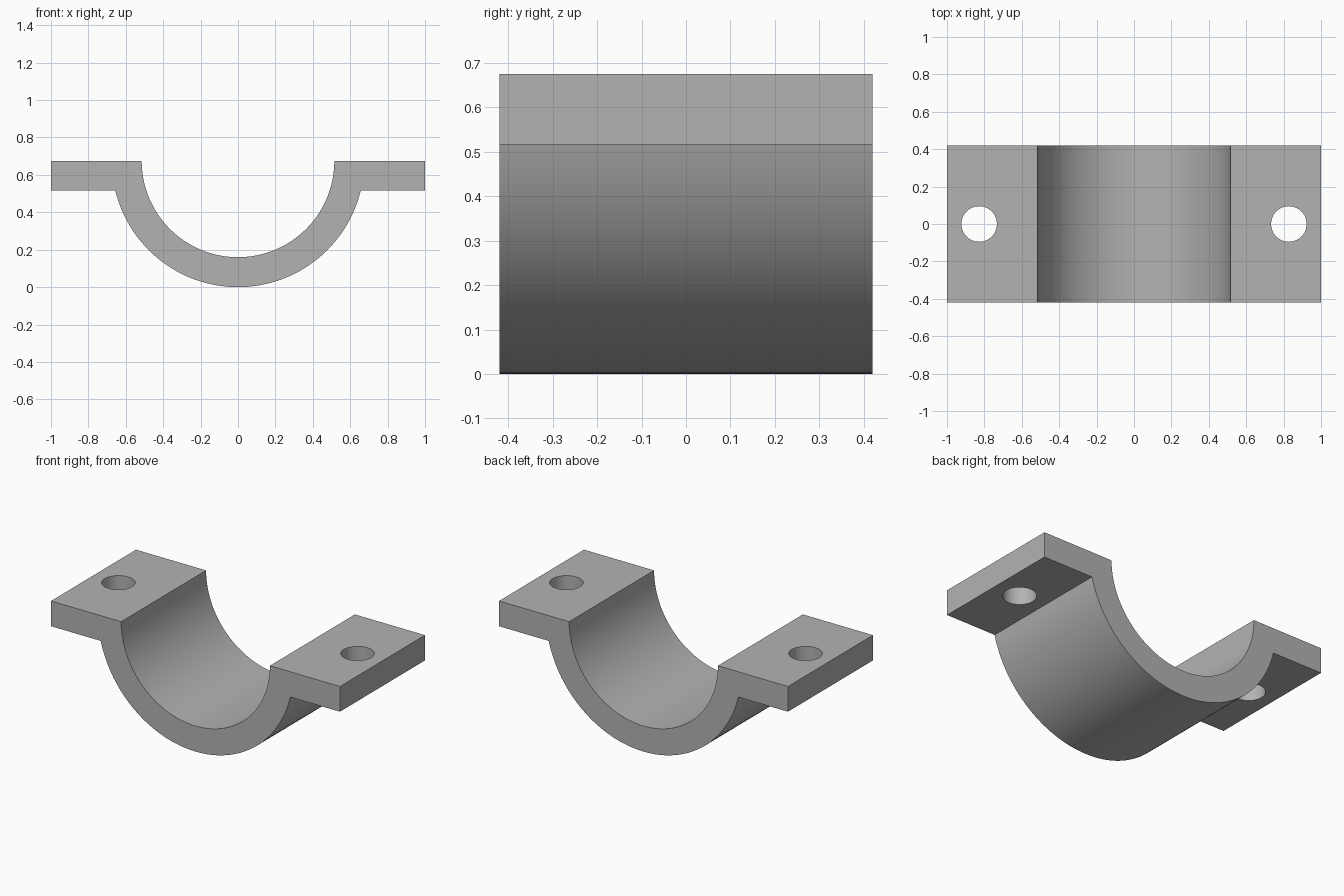
import bpy
import bmesh
from math import cos, sin, pi, acos

cube = bpy.data.objects.get("Cube")
if cube:
    bpy.data.objects.remove(cube, do_unlink=True)

# Main dimensions
HEIGHT = 0.675          # also the outer radius; the arc centre sits on the top plane
INNER = 0.515
FLANGE_BOTTOM = 0.517
HALF_DEPTH = 0.42
HOLE_X, HOLE_RADIUS = 0.828, 0.095
STEPS = 64

grey = bpy.data.materials.new("plain_grey")
grey.use_nodes = True
colour = (0.45, 0.45, 0.45, 1)
grey.diffuse_color = colour
grey.node_tree.nodes["Principled BSDF"].inputs["Base Color"].default_value = colour


def arc(radius, start, end):
    """Points in the xz plane along an arc about the bore axis."""
    angles = [start + (end - start) * i / STEPS for i in range(STEPS + 1)]
    return [(radius * cos(a), HEIGHT + radius * sin(a)) for a in angles]


# Saddle clamp: half ring and two flanges as one extruded profile
corner = pi / 2 - acos((HEIGHT - FLANGE_BOTTOM) / HEIGHT)
profile = (arc(INNER, -pi, 0)
           + [(1, HEIGHT), (1, FLANGE_BOTTOM)]
           + arc(HEIGHT, -corner, corner - pi)
           + [(-1, FLANGE_BOTTOM), (-1, HEIGHT)])
bm = bmesh.new()
face = bm.faces.new([bm.verts.new((x, -HALF_DEPTH, z)) for x, z in profile])
extruded = bmesh.ops.extrude_face_region(bm, geom=[face])["geom"]
bmesh.ops.translate(bm, vec=(0, 2 * HALF_DEPTH, 0),
                    verts=[v for v in extruded if isinstance(v, bmesh.types.BMVert)])
bmesh.ops.recalc_face_normals(bm, faces=bm.faces)
mesh = bpy.data.meshes.new("saddle_clamp")
bm.to_mesh(mesh)
bm.free()
mesh.materials.append(grey)
clamp = bpy.data.objects.new("saddle_clamp", mesh)
bpy.context.collection.objects.link(clamp)
bpy.context.view_layer.objects.active = clamp
clamp.select_set(True)

# Bolt holes through both flanges
for side, name in ((1, "left"), (-1, "right")):
    bpy.ops.mesh.primitive_cylinder_add(vertices=64, radius=HOLE_RADIUS, depth=0.4,
                                        location=(side * HOLE_X, 0, 0.6))
    cutter = bpy.context.object
    cutter.name = name + "_hole_cutter"
    cutter.hide_render = True
    cutter.data.materials.append(grey)
    cut = clamp.modifiers.new(name + "_hole", 'BOOLEAN')
    cut.operation = 'DIFFERENCE'
    cut.solver = 'EXACT'
    cut.object = cutter
    bpy.ops.object.select_all(action='DESELECT')
    clamp.select_set(True)
    bpy.context.view_layer.objects.active = clamp
    bpy.ops.object.modifier_apply(modifier=cut.name)
    bpy.data.objects.remove(cutter, do_unlink=True)

# Smooth the curved walls, keep the edges crisp
bpy.ops.object.shade_smooth_by_angle(angle=pi / 6)
